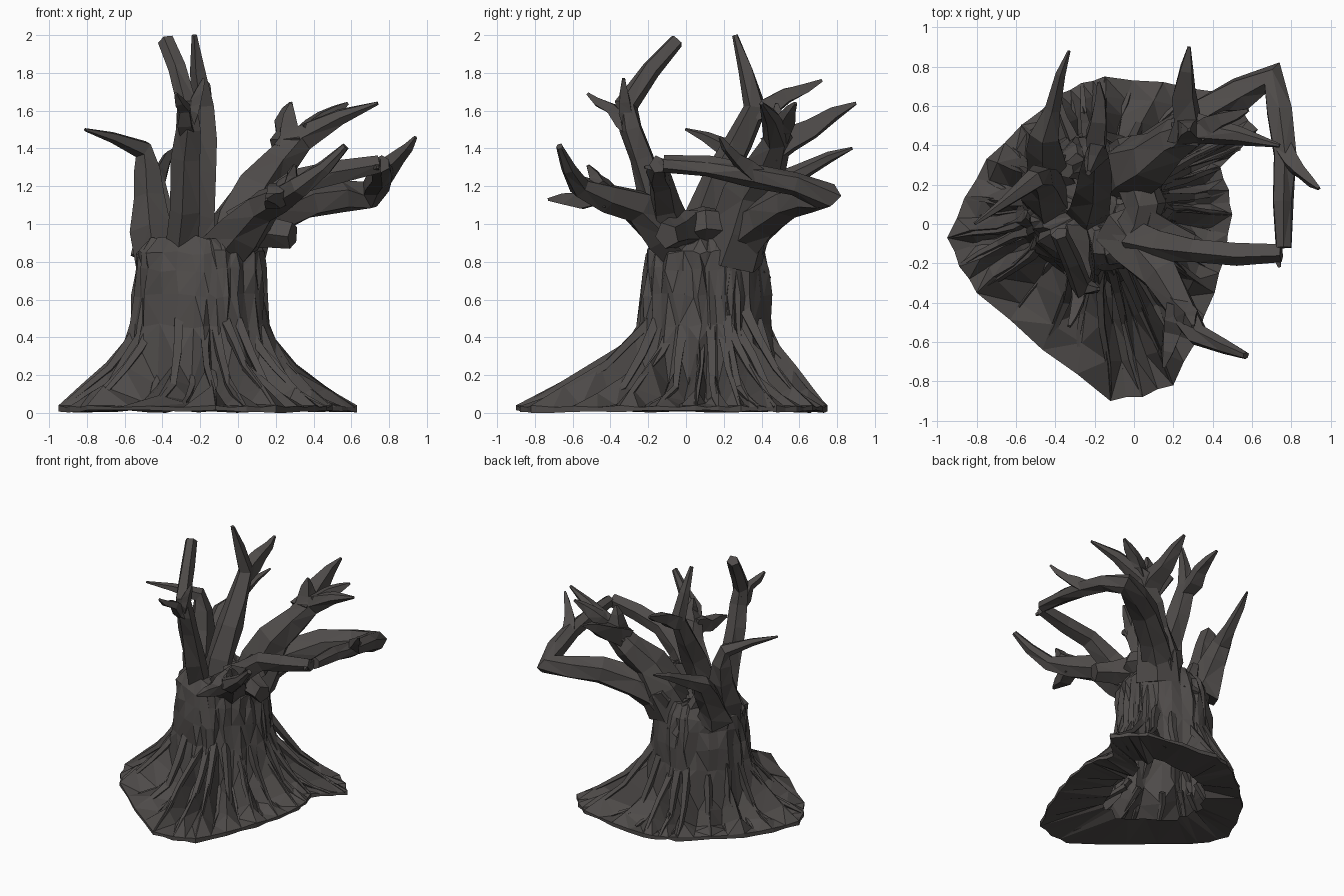
import bpy, bmesh, math, random
from mathutils import Vector

if "Cube" in bpy.data.objects:
    bpy.data.objects.remove(bpy.data.objects["Cube"])

random.seed(7)
bark = bpy.data.materials.new("dark_bark")
bark.diffuse_color = (0.078, 0.071, 0.068, 1)
bark.use_nodes = True
bark.node_tree.nodes["Principled BSDF"].inputs["Base Color"].default_value = bark.diffuse_color
AXIS = Vector((-.2, .1, 0))      # trunk axis


def jit(a):
    return random.uniform(-a, a)


def shake(a):
    return Vector((jit(a), jit(a), jit(a)))


def bridge(bm, a, b):
    n = len(a)
    for i in range(n):
        bm.faces.new((a[i], a[(i + 1) % n], b[(i + 1) % n], b[i]))


def finish(bm, name):
    bmesh.ops.recalc_face_normals(bm, faces=bm.faces)
    bmesh.ops.triangulate(bm, faces=bm.faces)
    me = bpy.data.meshes.new(name)
    bm.to_mesh(me)
    bm.free()
    me.materials.append(bark)
    bpy.context.collection.objects.link(bpy.data.objects.new(name, me))


def along(path, t):
    """Point on a lightly rounded curve through the path, t from 0 to 1."""
    last = len(path) - 1
    i = min(int(t * last), last - 1)
    u = t * last - i
    p = [path[max(0, min(last, i + k))] for k in (-1, 0, 1, 2)]
    m0, m1 = (p[2] - p[0]) * .25, (p[3] - p[1]) * .25
    return p[1].lerp(p[2], u * u * (3 - 2 * u)) + m0 * (u * (1 - u) ** 2) - m1 * (u * u * (1 - u))


def limb(name, r0, r1, *points, sides=5, bend=.01, steps=2, full=.9):
    """Faceted tapering limb through a few points; a larger full keeps it thick for longer."""
    path = [Vector(p) for p in points]
    n = (len(path) - 1) * steps
    pts = [along(path, i / n) + (shake(bend) if 0 < i < n else Vector()) for i in range(n + 1)]
    bm = bmesh.new()
    ref = prev = None
    for i, p in enumerate(pts):
        d = (pts[min(i + 1, n)] - pts[max(i - 1, 0)]).normalized()
        ref = ref or d.orthogonal()
        ref = (ref - d * ref.dot(d)).normalized()
        side = d.cross(ref)
        ring = []
        for k in range(sides):
            a = math.tau * k / sides
            r = (r0 + (r1 - r0) * (i / n) ** full) * (1 + jit(.15))
            ring.append(bm.verts.new(p + (ref * math.cos(a) + side * math.sin(a)) * r))
        if prev:
            bridge(bm, prev, ring)
        else:
            bm.faces.new(ring)
        prev = ring
    bm.faces.new(prev)
    finish(bm, name)
    return path


def fork(name, parent, t, r, tip):
    """Pointed side shoot that leaves a parent limb at t."""
    start, tip = along(parent, t), Vector(tip)
    limb(name, r, .01, start, start.lerp(tip, .5) + shake(.015), tip, sides=4, full=1.7)


# base outline: a few corners, each edge split into ridge and valley rays
corners = [(-.95, -.07), (-.75, .33), (-.38, .66), (-.15, .75), (.43, .67), (.63, .48),
           (.44, .29), (.5, .05), (.41, -.35), (.2, -.82), (-.12, -.9), (-.8, -.35)]
SPLIT = 4
rays = []                        # (rim point, ridge strength)
for i, c in enumerate(corners):
    a, b = Vector((*c, 0)), Vector((*corners[(i + 1) % len(corners)], 0))
    for k in range(SPLIT):
        rim = a.lerp(b, k / SPLIT)
        rays.append((rim + (rim - AXIS) * (.02 if k == 2 else 0), (1, 0, .6, 0)[k]))


def trunk_point(rim, rx, ry):
    d = (rim - AXIS).normalized()
    return AXIS + Vector((d.x * rx, d.y * ry, 0))


# trunk with flared root skirt, hollow and open below
bm = bmesh.new()
up = Vector((0, 0, 1))
rings = [[bm.verts.new(AXIS.lerp(p, .5) + shake(.025) + up * .04) for p, s in rays],
         [bm.verts.new(p + up * random.uniform(0, .015)) for p, s in rays]]
for f, low, high in [(1, .03, .04), (.7, .04, .14), (.38, .07, .26), (.1, .15, .37)]:
    rings.append([bm.verts.new(trunk_point(p, .36, .345).lerp(p, f) + up * (low + (high - low) * s)
                               + shake(.012 if f < 1 else 0)) for p, s in rays])
for z, rx, ry in [(.46, .365, .35), (.62, .355, .345), (.76, .345, .33), (.85, .345, .315),
                  (.93, .28, .26), (.92, .12, .12)]:
    rings.append([bm.verts.new(trunk_point(p, rx * (.97 + .04 * s), ry * (.97 + .04 * s))
                               + up * z + shake(.014)) for p, s in rays])
for a, b in zip(rings, rings[1:]):
    bridge(bm, a, b)
bm.faces.new(rings[-1])
finish(bm, "trunk")

# gnarled roots: high ones over the ridges, thin ones in the hollows
for i, (rim, s) in enumerate(rays):
    t = trunk_point(rim, .335, .32)
    top = random.uniform(.4, .55) if s else random.uniform(.15, .25)
    mid = t.lerp(rim, .4) + shake(.03)
    mid.z = .235 * s if s else .07
    end = t.lerp(rim, .97 if s else .8) + up * .03
    limb("root_%02d" % i, .035 if s else .025, .012, t + up * top, mid, end, sides=4)

# tall boughs
p = limb("front_tall_bough", .095, .045, (-.31, -.04, .82), (-.27, -.24, 1.35), (-.27, -.31, 1.64), (-.38, -.05, 1.97))
fork("front_tall_fork", p, .5, .055, (-.33, -.52, 1.69))
fork("front_tall_nub", p, .55, .055, (-.18, -.33, 1.77))
p = limb("back_tall_bough", .11, .015, (-.24, .05, .8), (-.19, .18, 1.25), (-.19, .37, 1.62), (-.23, .26, 2), full=1.8)
fork("back_tall_fork", p, .62, .07, (-.18, .72, 1.76))

# left boughs
limb("left_bough", .13, .008, (-.42, .1, .78), (-.47, .2, 1.15), (-.51, .22, 1.39), (-.81, 0, 1.5), full=1.1)
limb("left_back_bough", .14, .008, (-.42, .25, .85), (-.45, .46, 1.2), (-.33, .88, 1.4), steps=3)

# big bough rising to the back right
p = limb("back_right_bough", .18, .01, (-.04, .24, .82), (.1, .35, 1.17), (.33, .48, 1.46), (.74, .4, 1.64),
         sides=6, full=1.2)
fork("back_right_spike", p, .56, .1, (.28, .9, 1.64))
fork("back_right_nub", p, .7, .07, (.58, .58, 1.64))
fork("back_right_crown", p, .56, .09, (.28, .48, 1.64))

# looping bough on the right, closed by a front arm
p = limb("looping_bough", .15, .045, (0, .28, .93), (.36, .55, 1.12), (.7, .74, 1.155), (.77, .36, 1.26),
         (.76, -.12, 1.32), sides=6, full=.6)
fork("looping_bough_twig", p, .74, .055, (.94, .18, 1.46))
limb("loop_front_arm", .11, .05, (.03, -.08, .98), (.3, -.14, 1.23), (.75, -.15, 1.31), full=.6)
limb("loop_elbow", .045, .01, (.72, -.12, 1.31), (.74, -.22, 1.3), sides=4)

# front right bough and stub
p = limb("front_right_bough", .15, .02, (-.06, -.02, .86), (.13, -.26, 1.1), (.33, -.56, 1.2), (.57, -.67, 1.41), sides=6)
fork("front_right_fork", p, .5, .085, (.15, -.73, 1.13))
fork("front_right_twig", p, .5, .07, (.3, -.52, 1.31))
limb("right_stub", .12, .065, (.05, -.02, .98), (.29, -.1, .94))

# swollen crown between the boughs
limb("crown_saddle", .11, .09, (-.02, -.08, .93), (.06, .1, 1), (-.05, .42, .93), sides=6)
limb("back_lobe", .11, .04, (-.2, .34, .7), (-.34, .27, 1.05), sides=6)
